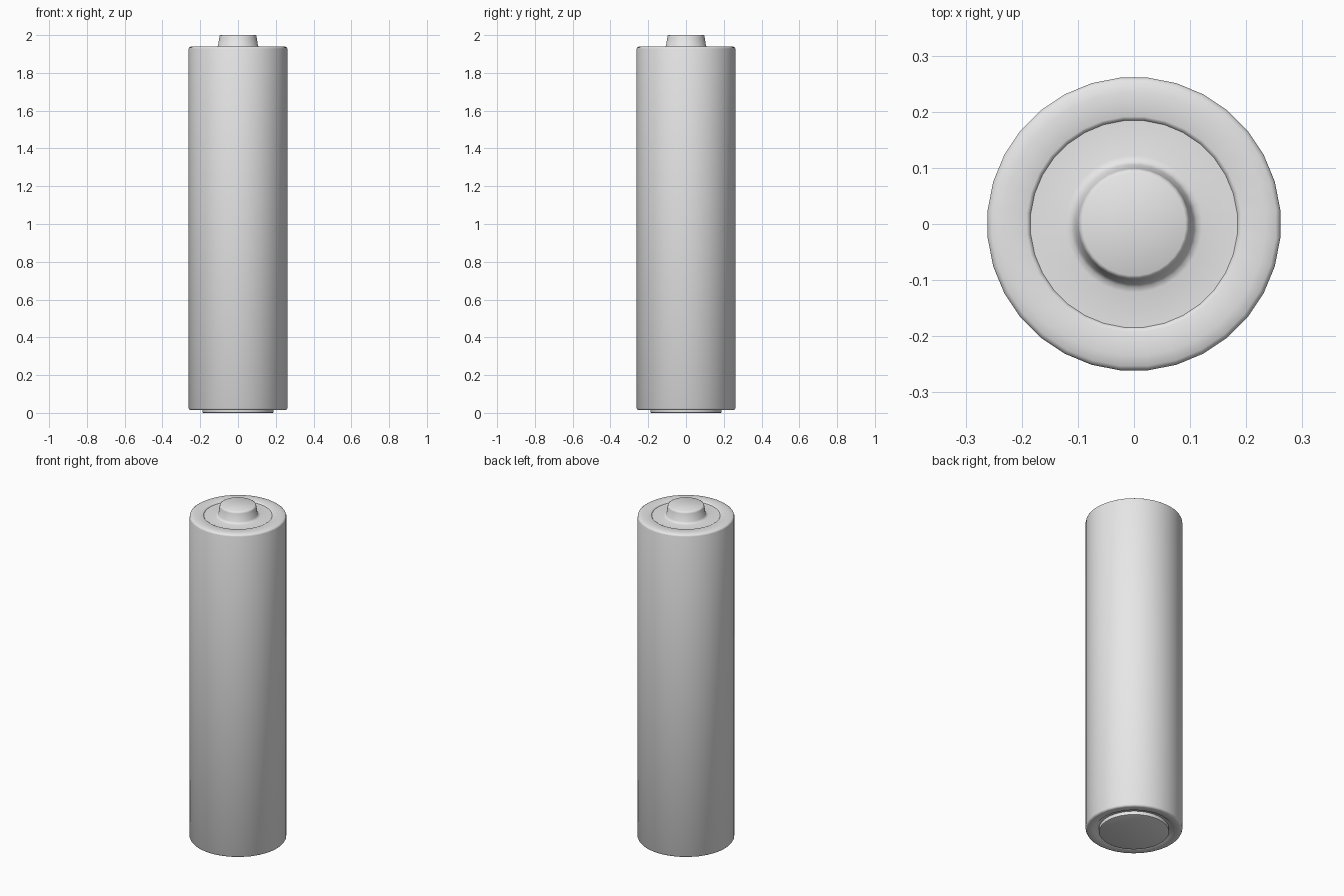
import bpy
import bmesh
import math

SIDES = 32

old = bpy.data.objects.get("Cube")
if old:
    bpy.data.objects.remove(old, do_unlink=True)

grey = bpy.data.materials.new("light_grey")
grey.use_nodes = True
grey.diffuse_color = (0.8, 0.8, 0.8, 1)
grey.node_tree.nodes["Principled BSDF"].inputs["Base Color"].default_value = (0.8, 0.8, 0.8, 1)


def lathe(name, profile):
    """Revolve (radius, height) points, listed bottom to top; radius 0 closes an end."""
    bm = bmesh.new()
    rings = []
    for r, z in profile:
        if r == 0:
            rings.append([bm.verts.new((0, 0, z))] * SIDES)
            continue
        angles = [2 * math.pi * (i + 0.5) / SIDES for i in range(SIDES)]
        rings.append([bm.verts.new((r * math.cos(a), r * math.sin(a), z)) for a in angles])
    for low, high in zip(rings, rings[1:]):
        for i in range(SIDES):
            j = (i + 1) % SIDES
            corners = dict.fromkeys((low[i], low[j], high[j], high[i]))
            bm.faces.new(list(corners))
    mesh = bpy.data.meshes.new(name)
    bm.to_mesh(mesh)
    bm.free()
    mesh.materials.append(grey)
    obj = bpy.data.objects.new(name, mesh)
    bpy.context.collection.objects.link(obj)
    bpy.ops.object.select_all(action="DESELECT")
    obj.select_set(True)
    bpy.context.view_layer.objects.active = obj
    bpy.ops.object.shade_smooth_by_angle(angle=math.radians(50))
    return obj


# Casing: rounded rims, with a shallow step down into each end
lathe("casing", [
    (0.19, 0.022), (0.205, 0.022), (0.212, 0.016), (0.25, 0.014),
    (0.258, 0.017), (0.262, 0.024),
    (0.262, 1.928), (0.26, 1.934), (0.254, 1.938), (0.235, 1.941),
    (0.192, 1.941), (0.188, 1.939), (0.185, 1.934),
])

# Positive end: flat plate flowing into the raised button
lathe("positive_terminal", [
    (0.185, 1.934), (0.122, 1.934), (0.112, 1.937), (0.106, 1.945),
    (0.099, 1.99), (0.097, 1.997), (0.092, 2.0), (0, 2.0),
])

# Negative end: slightly protruding flat disc
lathe("negative_terminal", [
    (0, 0), (0.184, 0), (0.189, 0.002), (0.19, 0.006), (0.19, 0.022),
])
